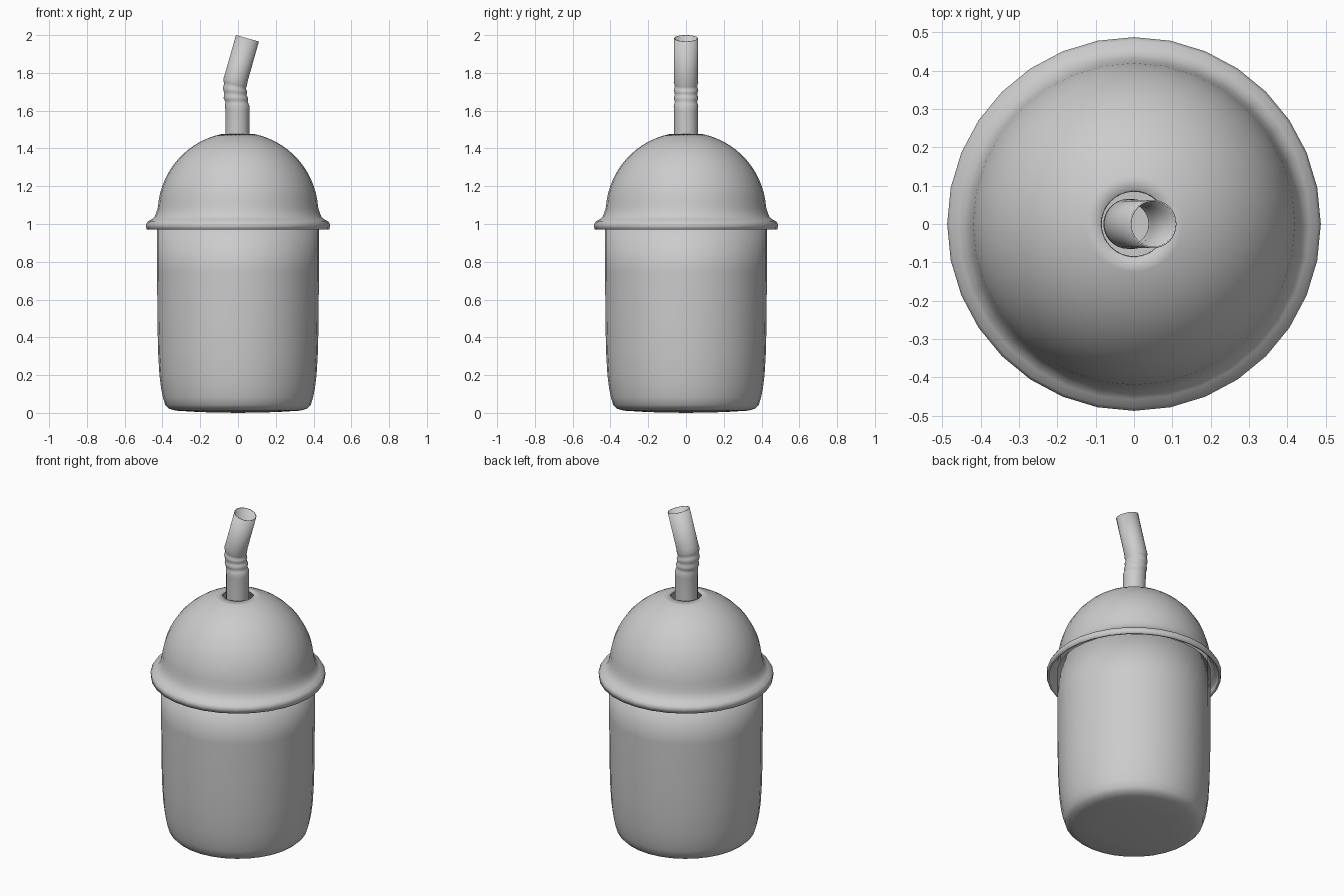
import bpy, bmesh, math
from mathutils import Vector

if "Cube" in bpy.data.objects:
    bpy.data.objects.remove(bpy.data.objects["Cube"])


def skin_rings(name, rings, thickness, angle=40):
    """Join rings of points into a thin-walled smooth object; one-point rings become poles."""
    bm = bmesh.new()
    loops = [[bm.verts.new(p) for p in ring] for ring in rings]
    for a, b in zip(loops, loops[1:]):
        n = max(len(a), len(b))
        for i in range(n):
            j = (i + 1) % n
            if len(a) == 1:
                bm.faces.new((a[0], b[j], b[i]))
            else:
                bm.faces.new((a[i], a[j], b[j], b[i]))
    bmesh.ops.recalc_face_normals(bm, faces=bm.faces)
    mesh = bpy.data.meshes.new(name)
    bm.to_mesh(mesh)
    bm.free()
    obj = bpy.data.objects.new(name, mesh)
    bpy.context.collection.objects.link(obj)
    bpy.context.view_layer.objects.active = obj
    obj.select_set(True)
    bpy.ops.object.shade_smooth_by_angle(angle=math.radians(angle))
    obj.select_set(False)
    wall = obj.modifiers.new("wall", 'SOLIDIFY')
    wall.thickness = thickness
    wall.offset = -1
    return obj


def ring(center, radius, tilt=0.0, sides=32):
    """Circle around center, leaned towards +x by tilt."""
    if radius == 0:
        return [Vector(center)]
    side = Vector((math.cos(tilt), 0, -math.sin(tilt)))
    steps = [2 * math.pi * i / sides for i in range(sides)]
    return [Vector(center) + radius * (math.cos(t) * side + math.sin(t) * Vector((0, 1, 0)))
            for t in steps]


def lathe(name, profile, thickness):
    return skin_rings(name, [ring((0, 0, z), r) for r, z in profile], thickness)


# Cup with rounded base
lathe("cup", [(0, 0), (0.2, 0.004), (0.33, 0.012), (0.365, 0.022), (0.385, 0.042),
              (0.397, 0.08), (0.407, 0.13), (0.416, 0.2), (0.423, 0.32),
              (0.427, 0.5), (0.428, 0.75), (0.428, 1.0)], 0.01)

# Domed lid with flared rim and straw hole
lid = [(0.485, 0.97), (0.487, 0.998), (0.479, 1.012), (0.458, 1.024), (0.441, 1.04),
       (0.431, 1.065)]
start, end = math.radians(4), math.acos(0.087 / 0.425)
for i in range(15):
    a = start + (end - start) * i / 14
    lid.append((0.425 * math.cos(a), 1.06 + 0.425 * math.sin(a)))
lathe("dome_lid", lid, 0.012)

# Bendy straw: straight stem, ribbed bend, leaning mouthpiece
lean = math.radians(15.7)
rings = [ring((-0.003, 0, z), 0.063) for z in (0.06, 0.8, 1.5, 1.6)]
for i in range(13):
    t = i / 12
    x = -0.004 - 0.012 * math.sin(t * math.pi * 0.6)
    r = 0.062 + 0.003 * math.cos(t * 6 * math.pi)
    rings.append(ring((x, 0, 1.625 + 0.125 * t), r, lean * max(0, t * 1.5 - 0.5)))
rings.append(ring((-0.009, 0, 1.775), 0.063, lean))
rings.append(ring((0.05, 0, 1.983), 0.063, lean))
skin_rings("straw", rings, 0.004)
